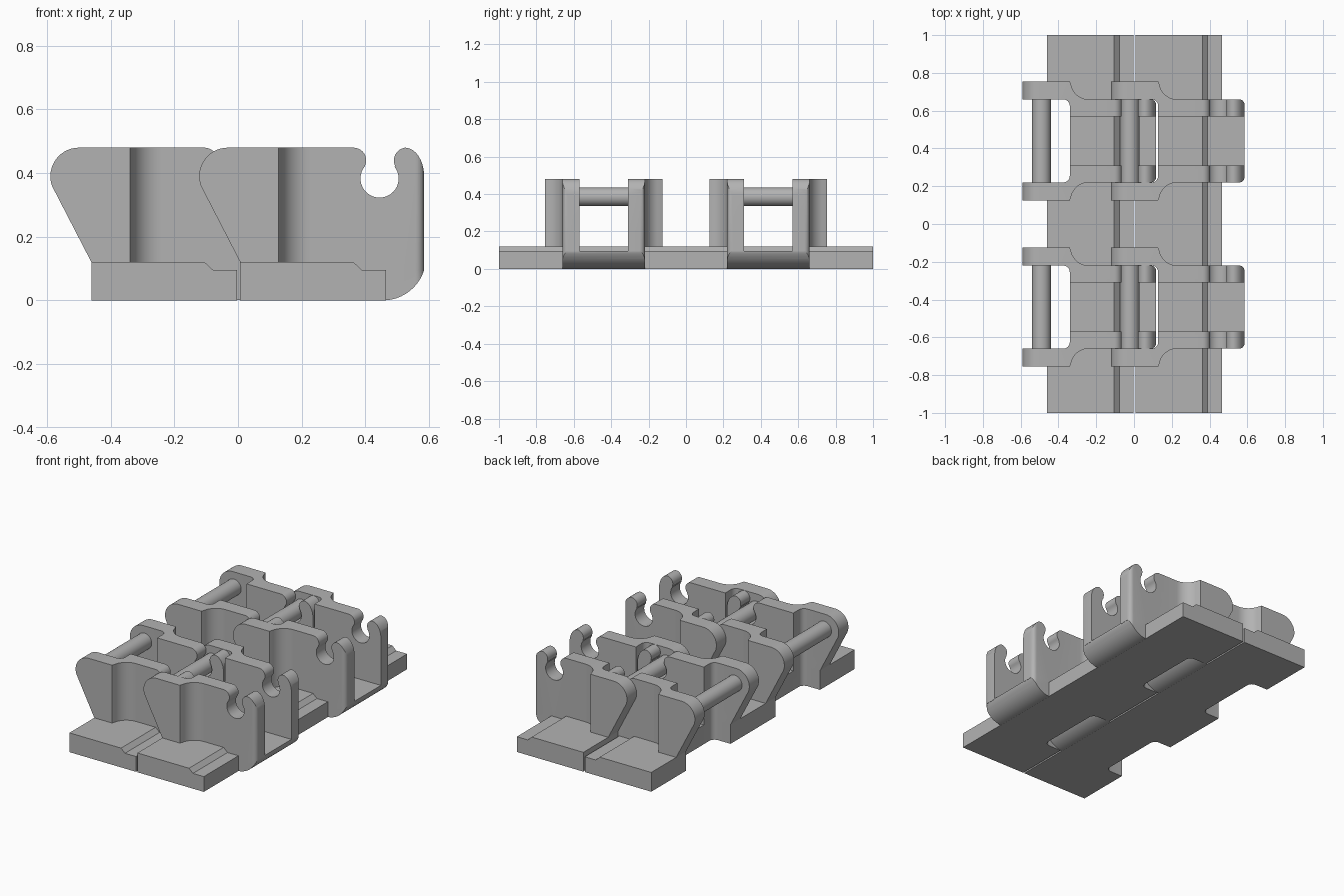
import bpy, bmesh, math
from mathutils import Vector

if "Cube" in bpy.data.objects:
    bpy.data.objects.remove(bpy.data.objects["Cube"])

steel = bpy.data.materials.new("plain grey metal")
steel.diffuse_color = (0.45, 0.45, 0.45, 1)
steel.use_nodes = True
steel.node_tree.nodes["Principled BSDF"].inputs["Base Color"].default_value = steel.diffuse_color
PITCH = 0.468


def arc(cx, cz, rx, a0, a1, n=10, rz=None):
    """Points along an arc, angles in degrees."""
    rz = rx if rz is None else rz
    angles = [math.radians(a0 + (a1 - a0) * i / n) for i in range(n + 1)]
    return [(cx + rx * math.cos(a), cz + rz * math.sin(a)) for a in angles]


def prism(name, outline, lo, hi, axis):
    """Extrude an outline: axis 'y' takes (x, z) points, axis 'z' takes (x, y)."""
    bm = bmesh.new()
    verts = [bm.verts.new((a, lo, b) if axis == 'y' else (a, b, lo)) for a, b in outline]
    face = bm.faces.new(verts)
    new = bmesh.ops.extrude_face_region(bm, geom=[face])["geom"]
    step = Vector((0, hi - lo, 0)) if axis == 'y' else Vector((0, 0, hi - lo))
    bmesh.ops.translate(bm, verts=[g for g in new if isinstance(g, bmesh.types.BMVert)], vec=step)
    bmesh.ops.recalc_face_normals(bm, faces=bm.faces)
    mesh = bpy.data.meshes.new(name)
    bm.to_mesh(mesh)
    bm.free()
    ob = bpy.data.objects.new(name, mesh)
    bpy.context.collection.objects.link(ob)
    mesh.materials.append(steel)
    return ob


def smooth(ob):
    bpy.ops.object.select_all(action='DESELECT')
    ob.select_set(True)
    bpy.context.view_layer.objects.active = ob
    bpy.ops.object.shade_smooth_by_angle(angle=math.radians(30))


def side_and_plan(name, side, plan):
    """Solid that has the given side profile and the given plan outline."""
    ob = prism(name, side, -1.1, 1.1, 'y')
    cutter = prism("cutter", plan, -0.2, 0.7, 'z')
    mod = ob.modifiers.new("plan", 'BOOLEAN')
    mod.operation, mod.object, mod.solver = 'INTERSECT', cutter, 'EXACT'
    bpy.context.view_layer.objects.active = ob
    bpy.ops.object.modifier_apply(modifier=mod.name)
    bpy.data.objects.remove(cutter)
    smooth(ob)
    return ob


# base plate: stepped top, rounded lower nose on the tongues
base_side = [(0.007, 0), (0.465, 0)] + arc(0.456, 0.135, 0.135, -86, -17)
base_side += [(0.39, 0.095), (0.363, 0.12), (0.007, 0.12)]


def notch(c):
    """Left edge recess of the plate, from top to bottom."""
    return ([(0, c + 0.22)] + arc(0.093, c + 0.185, 0.035, 90, 0, 6)
            + arc(0.093, c - 0.185, 0.035, 0, -90, 6) + [(0, c - 0.22)])


def tongue(c):
    """Right edge tongue of the plate, from bottom to top."""
    return ([(0.465, c - 0.22)] + arc(0.557, c - 0.192, 0.028, -90, 0, 6)
            + arc(0.557, c + 0.192, 0.028, 0, 90, 6) + [(0.465, c + 0.22)])


base_plan = ([(0, -1), (0.465, -1)] + tongue(-0.44) + tongue(0.44)
             + [(0.465, 1), (0, 1)] + notch(0.44) + notch(-0.44))

# arm side profile: rounded head, open hook at the right
arm_side = [(0.007, 0.12), (0.03, 0.07), (0.4, 0.07), (0.45, 0.085), (0.585, 0.092)]
arm_side += arc(0.525, 0.39, 0.06, 0, 90, 10, 0.09)
arm_side += arc(0.53, 0.44, 0.04, 100, 205, 10)
arm_side += arc(0.445, 0.383, 0.06, 38, -218, 28)
arm_side += arc(0.363, 0.44, 0.04, -25, 90, 10)
arm_side += arc(-0.032, 0.39, 0.09, 90, 200, 14)

# arm plan: offset outward at the head, inward at the hook
arm_plan = ([(-0.2, 0.22)] + arc(0.093, 0.185, 0.035, 90, 0, 6) + [(0.128, 0.13)]
            + [(0.585, 0.13)] + arc(0.557, 0.192, 0.028, 0, 90, 6)
            + arc(0.228, 0.315, 0.095, 270, 190, 10) + [(0.128, 0.315), (-0.2, 0.315)])

for link, dx in (("left", -PITCH), ("right", 0)):
    parts = [side_and_plan(link + "_base_plate", base_side, base_plan)]
    for row, c in (("front", -0.44), ("back", 0.44)):
        for edge, s in (("near", -1), ("far", 1)):
            plan = [(x, c + s * y) for x, y in arm_plan]
            parts.append(side_and_plan(f"{link}_{row}_{edge}_arm", arm_side, plan))
        # hinge pin between the two arm heads
        pin = prism(f"{link}_{row}_pin", arc(-0.022, 0.385, 0.05, 0, 350, 35),
                    c - 0.23, c + 0.23, 'y')
        smooth(pin)
        parts.append(pin)
    for ob in parts:
        ob.location.x = dx
